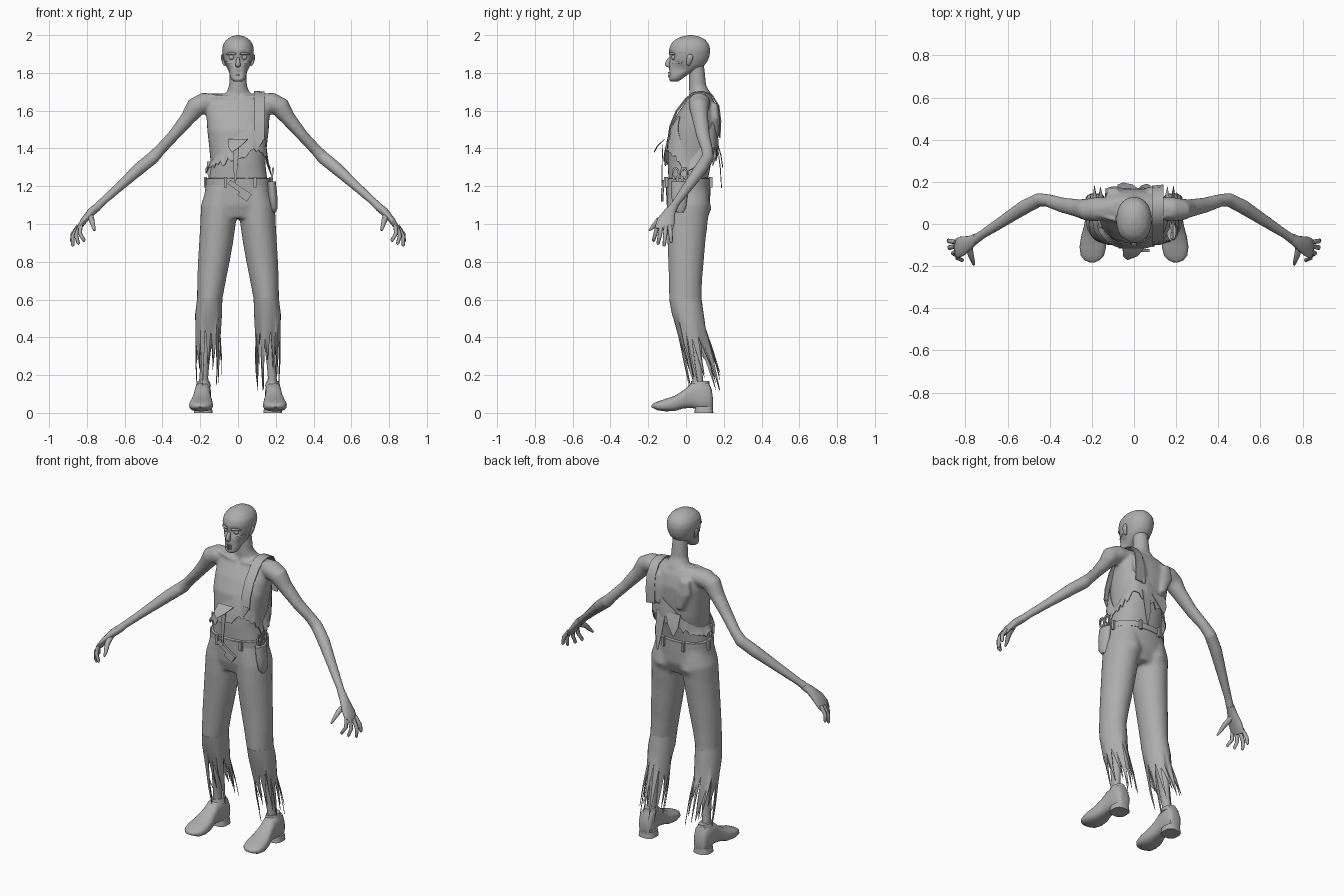
import bpy, bmesh, math, random
from mathutils import Vector as V

random.seed(4)
grey = bpy.data.materials.new("ash_grey")
grey.diffuse_color = (0.42, 0.42, 0.42, 1)


def loft(bm, rings, n=24, axis=None, caps=True, sq=1.0):
    """Elliptical rings (centre, ru, rv); axis None follows the path."""
    cs = [V(r[0]) for r in rings]
    out = []
    for i, (c, r) in enumerate(zip(cs, rings)):
        if axis == 'Z':
            u, w = V((1, 0, 0)), V((0, 1, 0))
        elif axis == 'Y':
            u, w = V((1, 0, 0)), V((0, 0, 1))
        else:
            t = (cs[min(i + 1, len(cs) - 1)] - cs[max(i - 1, 0)]).normalized()
            u = V((0, 1, 0)).cross(t).normalized()
            w = t.cross(u)
        ring = []
        for k in range(n):
            a = math.tau * k / n
            ca, sa = math.cos(a), math.sin(a)
            ring.append(bm.verts.new(c + u * r[1] * math.copysign(abs(ca) ** sq, ca)
                                     + w * r[2] * math.copysign(abs(sa) ** sq, sa)))
        out.append(ring)
    for a, b in zip(out, out[1:]):
        for k in range(n):
            bm.faces.new((a[k], a[(k + 1) % n], b[(k + 1) % n], b[k]))
    if caps:
        bm.faces.new(out[0][::-1])
        bm.faces.new(out[-1])
    return out


def finish(name, bm, voxel=0, smooth=0, thick=0, sub=0, angle=50):
    bmesh.ops.recalc_face_normals(bm, faces=bm.faces)
    me = bpy.data.meshes.new(name)
    bm.to_mesh(me)
    bm.free()
    ob = bpy.data.objects.new(name, me)
    bpy.context.collection.objects.link(ob)
    me.materials.append(grey)
    bpy.context.view_layer.objects.active = ob
    ob.select_set(True)
    if voxel:
        m = ob.modifiers.new("blend", 'REMESH')
        m.mode, m.voxel_size = 'VOXEL', voxel
    if smooth:
        m = ob.modifiers.new("relax", 'SMOOTH')
        m.iterations, m.factor = smooth, 0.5
    if thick:
        ob.modifiers.new("cloth", 'SOLIDIFY').thickness = thick
    if sub:
        ob.modifiers.new("round", 'SUBSURF').levels = sub
    for m in list(ob.modifiers):
        bpy.ops.object.modifier_apply(modifier=m.name)
    bpy.ops.object.shade_smooth_by_angle(angle=math.radians(angle))
    ob.select_set(False)
    return ob


def box(bm, c, size, tilt=0):
    from mathutils import Matrix
    m = Matrix.Translation(c) @ Matrix.Rotation(tilt, 4, 'Y') @ Matrix.Diagonal((*size, 1))
    bmesh.ops.create_cube(bm, size=1, matrix=m)


def ribbon(bm, pairs):
    rows = [(bm.verts.new(a), bm.verts.new(b)) for a, b in pairs]
    for p, q in zip(rows, rows[1:]):
        bm.faces.new((p[0], p[1], q[1], q[0]))


# torso, neck and arms blended into one skin: z, centre y, half width, half depth
TORSO = [(1.15, .01, .155, .10), (1.24, .012, .155, .105), (1.32, .018, .145, .115),
         (1.40, .03, .152, .125), (1.50, .04, .163, .125), (1.58, .06, .168, .108),
         (1.65, .075, .165, .075), (1.69, .08, .11, .045)]
bm = bmesh.new()
loft(bm, [((0, cy, z), rx, ry) for z, cy, rx, ry in TORSO], 32, 'Z', sq=.85)
loft(bm, [((0, .08, 1.62), .08, .07), ((0, .075, 1.69), .065, .058), ((0, .062, 1.73), .048, .046),
          ((0, .058, 1.80), .044, .042), ((0, .05, 1.85), .045, .045)], 24, 'Z')
for s in (1, -1):
    loft(bm, [((0, .075, 1.635), .05, .05), ((s * .12, .075, 1.645), .046, .052),
              ((s * .18, .07, 1.642), .054, .058), ((s * .225, .068, 1.618), .054, .052),
              ((s * .265, .075, 1.56), .04, .043), ((s * .34, .09, 1.47), .031, .037),
              ((s * .41, .112, 1.395), .03, .031), ((s * .45, .115, 1.352), .035, .033),
              ((s * .52, .08, 1.295), .034, .035), ((s * .62, .015, 1.205), .026, .029),
              ((s * .72, -.05, 1.115), .021, .022), ((s * .755, -.075, 1.08), .024, .024)], 16)
    # shoulder blade and collar bone
    loft(bm, [((s * .10, .15, 1.64), .03, .02), ((s * .095, .158, 1.56), .045, .022),
              ((s * .07, .155, 1.46), .02, .02)], 12, 'Z')
    loft(bm, [((s * .02, .012, 1.665), .012, .012), ((s * .09, .02, 1.672), .012, .012),
              ((s * .18, .05, 1.68), .012, .012)], 8)
finish("body", bm, .009, 5)

# hands with thumb and four fingers
for s, side in ((1, "left"), (-1, "right")):
    bm = bmesh.new()
    loft(bm, [((s * .745, -.065, 1.09), .022, .022), ((s * .775, -.085, 1.065), .022, .03),
              ((s * .815, -.105, 1.02), .017, .047), ((s * .838, -.115, .985), .014, .048),
              ((s * .846, -.118, .97), .009, .043)], 16)
    for (bx, by, bz), (tx, ty, tz) in (((.832, -.15, .985), (.815, -.172, .905)),
                                       ((.842, -.13, .975), (.845, -.148, .89)),
                                       ((.848, -.107, .975), (.875, -.115, .88)),
                                       ((.845, -.085, .98), (.88, -.078, .90))):
        mid = ((bx + tx) / 2 + .014, (by + ty) / 2, (bz + tz) / 2 + .006)
        loft(bm, [((s * bx, by, bz + .01), .011, .011), ((s * mid[0], mid[1], mid[2]), .011, .011),
                  ((s * tx, ty, tz + .008), .009, .009), ((s * tx, ty, tz), .003, .003)], 8)
    loft(bm, [((s * .785, -.09, 1.05), .017, .017), ((s * .775, -.145, 1.02), .015, .015),
              ((s * .765, -.175, .985), .01, .011), ((s * .76, -.195, .965), .005, .005)], 8)
    finish(side + "_hand", bm)

# skull: z, centre y, half width, half depth, then pressed-in sockets and cheeks
HEAD = [(1.755, -.062, .022, .02), (1.765, -.058, .036, .033), (1.79, -.042, .046, .05),
        (1.815, -.015, .055, .075), (1.84, .005, .066, .093), (1.865, .014, .074, .102),
        (1.89, .018, .080, .106), (1.92, .019, .084, .109), (1.95, .02, .079, .102),
        (1.975, .022, .062, .082), (1.992, .024, .036, .048), (2.0, .024, .008, .01)]
bm = bmesh.new()
loft(bm, [((0, cy, z), rx, ry) for z, cy, rx, ry in HEAD], 36, 'Z', sq=.92)
bmesh.ops.subdivide_edges(bm, edges=[e for e in bm.edges if e.calc_length() < .08], cuts=2, use_grid_fill=True)
for v in bm.verts:
    for px, py, pz, rad, depth in ((.033, -.08, 1.882, .026, .022), (.058, -.035, 1.822, .032, .014),
                                   (0, -.09, 1.79, .02, .012)):
        d = (V((abs(v.co.x), v.co.y, v.co.z)) - V((px, py, pz))).length / rad
        if d < 1.6:
            k = depth * math.exp(-d * d * 1.4)
            v.co.y += k * .8
            v.co.x -= math.copysign(k * .5 if px > .05 else 0, v.co.x)
finish("head", bm, 0, 2, angle=80)

# face parts
bm = bmesh.new()
loft(bm, [((0, -.083, 1.885), .008, .01), ((0, -.095, 1.86), .011, .014),
          ((0, -.099, 1.84), .015, .017), ((0, -.088, 1.828), .011, .011)], 12, 'Z')
finish("nose", bm, sub=1)
for s, side in ((1, "left"), (-1, "right")):
    bm = bmesh.new()
    bmesh.ops.create_uvsphere(bm, u_segments=16, v_segments=10, radius=.015)
    bmesh.ops.translate(bm, verts=bm.verts, vec=(s * .033, -.062, 1.882))
    finish(side + "_eye", bm)
    bm = bmesh.new()
    loft(bm, [((s * .068, .012, 1.835), .007, .008), ((s * .079, .016, 1.86), .009, .016),
              ((s * .086, .022, 1.885), .007, .019), ((s * .083, .022, 1.9), .004, .01)], 10, 'Z')
    finish(side + "_ear", bm, sub=1)
    bm = bmesh.new()
    loft(bm, [((s * .008, -.088, 1.9), .006, .006), ((s * .035, -.085, 1.906), .007, .007),
              ((s * .066, -.055, 1.897), .006, .006)], 8)
    loft(bm, [((s * .03, -.074, 1.853), .006, .007), ((s * .052, -.055, 1.853), .008, .008),
              ((s * .07, -.005, 1.862), .006, .006)], 8)
    finish(side + "_brow_and_cheekbone", bm, sub=1)
bm = bmesh.new()
for row, z in enumerate((1.799, 1.783)):
    for i in range(-4, 5):
        box(bm, (i * .0068, -.088 + .0009 * i * i, z), (.0058, .012, .013))
finish("teeth", bm)

# trousers: pelvis and legs blended
LEG = [(1.2, .08, .01, .085, .105), (1.1, .098, .012, .098, .113), (1.0, .106, .006, .094, .108),
       (.9, .116, .002, .09, .1), (.8, .128, 0, .084, .094), (.7, .14, -.003, .076, .088),
       (.6, .15, -.003, .067, .086), (.52, .156, .01, .071, .084), (.42, .158, .032, .066, .073)]
bm = bmesh.new()
loft(bm, [((0, .012, 1.245), .167, .118), ((0, .012, 1.18), .175, .118), ((0, .012, 1.1), .185, .115),
          ((0, .008, 1.03), .14, .09)], 32, 'Z', sq=.9)
for s in (1, -1):
    loft(bm, [((s * x, y, z), rx, ry) for z, x, y, rx, ry in LEG[:-1]], 28, 'Z')
    loft(bm, [((s * .09, .07, 1.16), .05, .05), ((s * .088, .085, 1.08), .06, .05),
              ((s * .1, .07, 1.0), .05, .03)], 16, 'Z')
bmesh.ops.translate(bm, verts=bm.verts, vec=(0, 0, 0))
finish("trousers", bm, .011, 4)

# torn hems: open tubes ending in long rags
for s, side in ((1, "left"), (-1, "right")):
    bm = bmesh.new()
    rings = loft(bm, [((s * x, y, z), rx, ry) for z, x, y, rx, ry in LEG[-3:]], 28, 'Z', False)
    hem = rings[-1]
    c = V((s * .165, .05, 0))
    for v in hem:
        v.co.z += random.uniform(-.05, .04)
    for i in range(0, 28, 2):
        a, m, b = hem[i], hem[i + 1], hem[(i + 2) % 28]
        d = V((m.co.x, m.co.y, 0)) - c
        drop = random.uniform(.15, .36)
        tip = c + d * random.uniform(.85, 1.1) + V((0, .05 + .03 * (d.y > 0), max(.12, .44 - drop)))
        mid = [bm.verts.new(p.co.lerp(tip, .5) + d * .06) for p in (a, b)]
        bm.faces.new((a, m, mid[0]))
        bm.faces.new((m, b, mid[1]))
        bm.faces.new((m, mid[1], mid[0]))
        bm.faces.new((mid[0], mid[1], bm.verts.new(tip)))
    finish(side + "_torn_hem", bm, thick=.003)

    # shin
    bm = bmesh.new()
    loft(bm, [((s * .16, .02, .56), .045, .05), ((s * .168, .045, .4), .034, .042),
              ((s * .175, .052, .27), .024, .032), ((s * .181, .062, .19), .023, .027),
              ((s * .183, .065, .1), .03, .035)], 16, 'Z')
    finish(side + "_shin", bm)

    # shoe: y, underside, top, half width
    bm = bmesh.new()
    loft(bm, [((s * (.19 - .05 * y), y, (lo + hi) / 2), w, (hi - lo) / 2) for y, lo, hi, w in (
        (.142, .02, .08, .02), (.136, .015, .125, .036), (.12, .012, .162, .042), (.075, .016, .165, .044),
        (.03, .026, .158, .042), (-.01, .024, .122, .047), (-.06, .01, .09, .058), (-.11, .008, .074, .063),
        (-.15, .014, .06, .055), (-.172, .024, .05, .036), (-.182, .03, .042, .012))], 24, 'Y', sq=.75)
    finish(side + "_shoe", bm)
    bm = bmesh.new()
    loft(bm, [((s * .184, .095, 0), .05, .05), ((s * .184, .095, .035), .045, .047)], 24, 'Z', sq=.7)
    finish(side + "_heel", bm)
    bm = bmesh.new()
    loft(bm, [((s * .183, .075, .14), .041, .052), ((s * .183, .075, .168), .032, .048)], 24, 'Z')
    finish(side + "_shoe_collar", bm)


# torn shirt wrapped round the chest
def skin(a, z, off):
    for p, q in zip(TORSO, TORSO[1:]):
        if z <= q[0]:
            break
    f = (z - p[0]) / (q[0] - p[0])
    cy, rx, ry = (p[i] + (q[i] - p[i]) * f for i in (1, 2, 3))
    ca, sa = math.cos(a), math.sin(a)
    return V(((rx + off) * math.copysign(abs(ca) ** .85, ca),
              cy - (ry + off) * math.copysign(abs(sa) ** .85, sa), z))


bm = bmesh.new()
rows = []
for k in range(73):
    a = math.tau * k / 72
    deg = abs((math.degrees(a) + 180) % 360 - 180)
    if deg < 52:
        top, low = 1.34 + .24 * (deg / 52) ** 1.2, 1.27 + .13 * deg / 52
    else:
        f = (math.cos(a) + 1) / 1.62
        top, low = 1.33 + .25 * f ** 1.2, 1.28 + .12 * f
    low += random.uniform(-.018, .018)
    rows.append([bm.verts.new(skin(a, top + (low - top) * j / 4, .004 + .005 * j)) for j in range(5)])
for p, q in zip(rows, rows[1:]):
    for j in range(4):
        bm.faces.new((p[j], q[j], q[j + 1], p[j + 1]))
bmesh.ops.remove_doubles(bm, verts=bm.verts, dist=.0005)
finish("torn_shirt", bm, thick=.004)
bm = bmesh.new()
ribbon(bm, [((.085, y, z), (.14, y + .005, z - .004)) for y, z in (
    (-.098, 1.45), (-.088, 1.52), (-.055, 1.6), (-.005, 1.665), (.035, 1.698), (.085, 1.705),
    (.135, 1.69), (.172, 1.63), (.182, 1.55), (.178, 1.46))])
finish("shoulder_strap", bm, thick=.006)

# hanging rags front, back and sides
bm = bmesh.new()
for x, y, z, w, length, dx, dy in ((-.01, -.125, 1.42, .016, .22, -.005, -.005),
                                   (.0, -.115, 1.45, .05, .07, -.03, -.055),
                                   (.05, .168, 1.42, .03, .23, .01, .022),
                                   (-.03, .168, 1.43, .05, .13, -.02, .028),
                                   (.115, -.095, 1.46, .025, .06, -.01, -.005),
                                   (-.14, -.02, 1.33, .025, .1, -.01, .0)):
    ribbon(bm, [((x - w, y, z), (x + w, y, z)),
                ((x - w * .7 + dx * .6, y + dy * .7, z - length * .55), (x + w * .7 + dx * .6, y + dy * .7, z - length * .5)),
                ((x + dx - .003, y + dy, z - length), (x + dx + .003, y + dy, z - length * .97))])
finish("hanging_rags", bm, thick=.004)

# waistband, belt loops and loose buckle
bm = bmesh.new()
loft(bm, [((0, .012, z), .171, .121) for z in (1.205, 1.24)], 48, 'Z', False, .9)
finish("waistband", bm, thick=.006)
bm = bmesh.new()
for x, y in ((-.065, -.108), (.09, -.102), (-.07, .13), (.06, .132), (.172, .03), (-.172, .03)):
    box(bm, (x, y, 1.22), (.016, .016, .055))
finish("belt_loops", bm)
bm = bmesh.new()
box(bm, (-.015, -.122, 1.2), (.08, .012, .026), .6)
box(bm, (.035, -.125, 1.155), (.06, .014, .045), .6)
finish("loose_belt_end", bm)

# side pouch with scissors
bm = bmesh.new()
loft(bm, [((.178, -.035, 1.225), .022, .045), ((.184, -.035, 1.15), .024, .043),
          ((.19, -.033, 1.085), .02, .035), ((.192, -.03, 1.06), .008, .015)], 20, 'Z')
finish("pouch", bm)
bm = bmesh.new()
for y in (-.055, -.012):
    pts = [((.182 + .004 * math.sin(a), y + .017 * math.cos(a), 1.265 + .03 * math.sin(a)))
           for a in (math.tau * k / 20 for k in range(20))]
    for p, q in zip(pts, pts[1:] + pts[:1]):
        d = V(q) - V(p)
        box(bm, (V(p) + V(q)) / 2, (.009, abs(d.y) + .006, abs(d.z) + .006))
    box(bm, (.182, y * .6 - .012, 1.225), (.009, .012, .06))
finish("scissors", bm)
